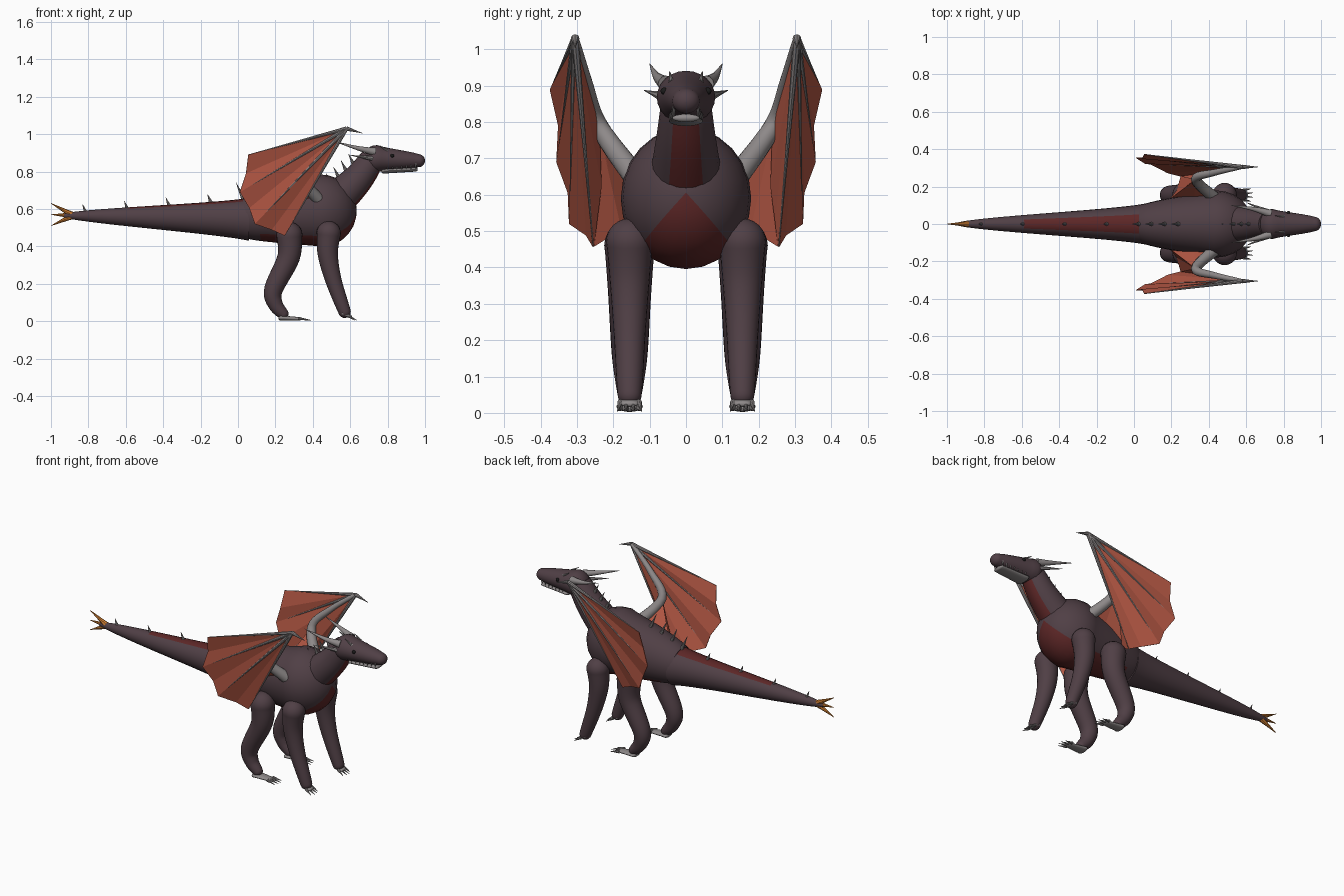
import bpy, bmesh, math
from mathutils import Vector

cube = bpy.data.objects.get("Cube")
if cube:
    bpy.data.objects.remove(cube)


def material(name, *rgb):
    mat = bpy.data.materials.new(name)
    mat.use_nodes = True
    mat.diffuse_color = (*rgb, 1)
    shader = mat.node_tree.nodes["Principled BSDF"]
    shader.inputs["Base Color"].default_value = (*rgb, 1)
    shader.inputs["Roughness"].default_value = .6
    return mat


hide = material("dark hide", .08, .05, .06)
red = material("deep red", .11, .02, .02)
skin = material("wing skin", .47, .1, .06)
bone = material("grey bone", .27, .25, .25)
flame = material("orange tip", .6, .2, .03)
black = material("black eye", .01, .01, .01)


def finish(name, bm, materials, mirror=False, thickness=None):
    """Turn the bmesh into an object, with its opposite side if wanted."""
    bmesh.ops.recalc_face_normals(bm, faces=bm.faces)
    mesh = bpy.data.meshes.new(name)
    bm.to_mesh(mesh)
    bm.free()
    for mat in materials:
        mesh.materials.append(mat)
    part = bpy.data.objects.new(name, mesh)
    bpy.context.scene.collection.objects.link(part)
    if thickness:
        solid = part.modifiers.new("thickness", 'SOLIDIFY')
        solid.thickness = thickness
        solid.offset = 0
    else:
        bpy.ops.object.select_all(action='DESELECT')
        part.select_set(True)
        bpy.context.view_layer.objects.active = part
        bpy.ops.object.shade_smooth_by_angle(angle=math.radians(40))
    if mirror:
        modifier = part.modifiers.new("other side", 'MIRROR')
        modifier.use_axis = (False, True, False)
        modifier.use_mirror_merge = False
    return part


def smooth_path(points, steps):
    """Catmull-Rom curve through the points."""
    points = [points[0], *points, points[-1]]
    curve = []
    for a, b, c, d in zip(points, points[1:], points[2:], points[3:]):
        for k in range(steps):
            t = k / steps
            curve.append(b + (c - a) * t / 2 + (a - b * 2.5 + c * 2 - d / 2) * t ** 2
                         + (b * 1.5 - a / 2 - c * 1.5 + d / 2) * t ** 3)
    return curve + [points[-1]]


def dome(center, direction, radius, rings=6):
    """Rings of a half sphere, from its rim to its pole."""
    angles = [math.pi / 2 * k / rings for k in range(1, rings + 1)]
    return [(center + direction * radius * math.sin(a), radius * math.cos(a)) for a in angles]


def sweep(bm, points, start, end, sides=24, steps=6, wide=1, domes="", stripe=None):
    """Tapered tube along a path; stripe = (middle angle, half width, lowest x)."""
    path = smooth_path([Vector(p) for p in points], steps)
    last = len(path) - 1
    rings = [(p, start + (end - start) * i / last) for i, p in enumerate(path)]
    if "start" in domes:
        rings = dome(path[0], (path[0] - path[1]).normalized(), start)[::-1] + rings
    if "end" in domes:
        rings += dome(path[-1], (path[-1] - path[-2]).normalized(), end)
    loops = []
    for i, (center, radius) in enumerate(rings):
        ahead, behind = rings[min(i + 1, len(rings) - 1)][0], rings[max(i - 1, 0)][0]
        along = (ahead - behind).normalized()
        across = Vector((0, 1, 0))
        across = (across - along * across.dot(along)).normalized()
        up = along.cross(across)
        radius = max(radius, .001)
        angles = [math.tau * k / sides for k in range(sides)]
        loops.append([bm.verts.new(center + across * math.cos(a) * radius * wide
                                   + up * math.sin(a) * radius) for a in angles])
    for (center, radius), low, high in zip(rings, loops, loops[1:]):
        for k in range(sides):
            n = (k + 1) % sides
            face = bm.faces.new((low[k], low[n], high[n], high[k]))
            if stripe:
                middle, half, lowest = stripe
                turn = math.tau * (k + .5) / sides - middle
                if math.cos(turn) > math.cos(half) and center.x > lowest:
                    face.material_index = 1
    bm.faces.new(loops[0])
    bm.faces.new(loops[-1])


def tube(name, points, start, end, materials, mirror=False, **options):
    bm = bmesh.new()
    sweep(bm, points, start, end, **options)
    return finish(name, bm, materials, mirror)


def spikes(name, pairs, radius, mat, mirror=False):
    """A set of cones, each from a base point to a tip point."""
    bm = bmesh.new()
    for pair in pairs:
        sweep(bm, pair, radius, 0, sides=8, steps=2)
    return finish(name, bm, [mat], mirror)


above, below = math.pi / 2, -math.pi / 2

# Trunk, tail and neck with their red stripes
tube("body", [(.04, 0, .55), (.2, 0, .57), (.44, 0, .59)], .11, .195, [hide, red],
     wide=.92, domes="end", stripe=(below, .9, .1))
tail_tip, tail_base = Vector((-.93, 0, .565)), Vector((.06, 0, .545))
tube("tail", [tail_tip, tail_base], .012, .115, [hide, red], wide=.95, steps=16,
     stripe=(above, .6, -.6))
tube("neck", [(.48, 0, .62), (.56, 0, .68), (.65, 0, .77), (.72, 0, .87)], .11, .065,
     [hide, red], stripe=(below, .6, 0))

# Head, jaw and teeth
tube("head", [(.74, 0, .868), (.965, 0, .858)], .073, .035, [hide], wide=1.1,
     domes="start end")
tube("lower_jaw", [(.78, 0, .803), (.95, 0, .811)], .014, .011, [bone], wide=3.4,
     domes="start end")
spikes("teeth", [((x, y, .85), (x, y, .81))
                 for x, y in [(.8 + i / 40, .045 - i / 500) for i in range(7)]],
       .007, bone, mirror=True)

# Horns, brow spikes and eyes
tube("horns", [(.73, .055, .905), (.64, .08, .925), (.52, .1, .96)], .023, 0, [bone],
     mirror=True, sides=12)
spikes("cheek_spikes", [((.72, .065, .87), (.6, .115, .887))], .014, bone, mirror=True)
spikes("brow_spikes", [((.8, .04, .91), (.755, .045, .94))], .008, bone, mirror=True)
bm = bmesh.new()
bmesh.ops.create_uvsphere(bm, u_segments=12, v_segments=8, radius=.01)
bmesh.ops.translate(bm, verts=bm.verts, vec=(.825, .06, .885))
finish("eyes", bm, [black], mirror=True)

# Spines along tail, back and neck
ridge = []
for i in range(4):
    share = .12 + i * .225
    foot = tail_tip.lerp(tail_base, share) + Vector((0, 0, .1 * share))
    ridge.append((foot, foot + Vector((-.02, 0, .05))))
    foot = Vector((.03 + i * .07, 0, .65 + i * .026))
    ridge.append((foot, foot + Vector((-.04, 0, .09))))
    foot = Vector((.5 + i * .04, 0, .73 + i * .035))
    ridge.append((foot, foot + Vector((-.03, 0, .06))))
spikes("back_spines", ridge, .012, bone)
spikes("tail_tip_spikes", [((-.88, 0, .565), (-1, 0, z)) for z in (.63, .57, .51)],
       .018, flame)

# Legs and feet
side = .155
tube("front_legs", [(x, side, z) for x, z in ((.485, .47), (.48, .36), (.51, .22), (.57, .05))],
     .065, .033, [hide], mirror=True, domes="start end")
tube("hind_legs", [(x, side, z) for x, z in
                   ((.275, .46), (.27, .34), (.19, .17), (.2, .09), (.24, .04))],
     .07, .03, [hide], mirror=True, domes="start end")
tube("hind_feet", [(.23, side, .017), (.33, side, .012)], .014, .009, [bone],
     mirror=True, wide=2.6, domes="start end")
tube("front_feet", [(.56, side, .04), (.6, side, .025)], .012, .009, [bone],
     mirror=True, wide=2.6, domes="start end")
for name, heel, reach, height in (("front_claws", .585, .055, .03), ("hind_claws", .325, .07, .014)):
    spikes(name, [((heel, side + k / 60, height),
                   (heel + reach - abs(k) / 100, side + k / 45, .005))
                  for k in (-1.5, -.5, .5, 1.5)], .009, bone, mirror=True)

# Wing arm, finger bones and wrist claw
wrist, elbow = Vector((.58, .305, 1.03)), Vector((.33, .24, .79))
shoulder, flank = Vector((.43, .14, .65)), Vector((.19, .13, .55))
tips = [Vector(p) for p in ((.055, .373, .89), (.01, .355, .69), (.09, .32, .52), (.25, .255, .457))]
tube("wing_arms", [shoulder, elbow, (.43, .275, .91), wrist], .033, .01, [bone],
     mirror=True, sides=16)
spikes("wing_fingers", [(wrist, tip) for tip in tips], .011, bone, mirror=True)
spikes("wrist_claws", [(wrist, wrist + Vector((.085, 0, -.025)))], .012, bone, mirror=True)

# Wing membrane, pleated between the bones
bm = bmesh.new()
corners = [(wrist, a, b) for a, b in zip(tips, tips[1:] + [elbow])]
corners += [(elbow, tips[-1], flank), (elbow, flank, shoulder)]
for hub, a, b in corners:
    fold = a.lerp(b, .5) + Vector((.01, -.014, 0))
    for triangle in ((hub, a, fold), (hub, fold, b)):
        bm.faces.new([bm.verts.new(v) for v in triangle])
bmesh.ops.remove_doubles(bm, verts=bm.verts, dist=.0005)
finish("wing_membranes", bm, [skin], mirror=True, thickness=.004)
